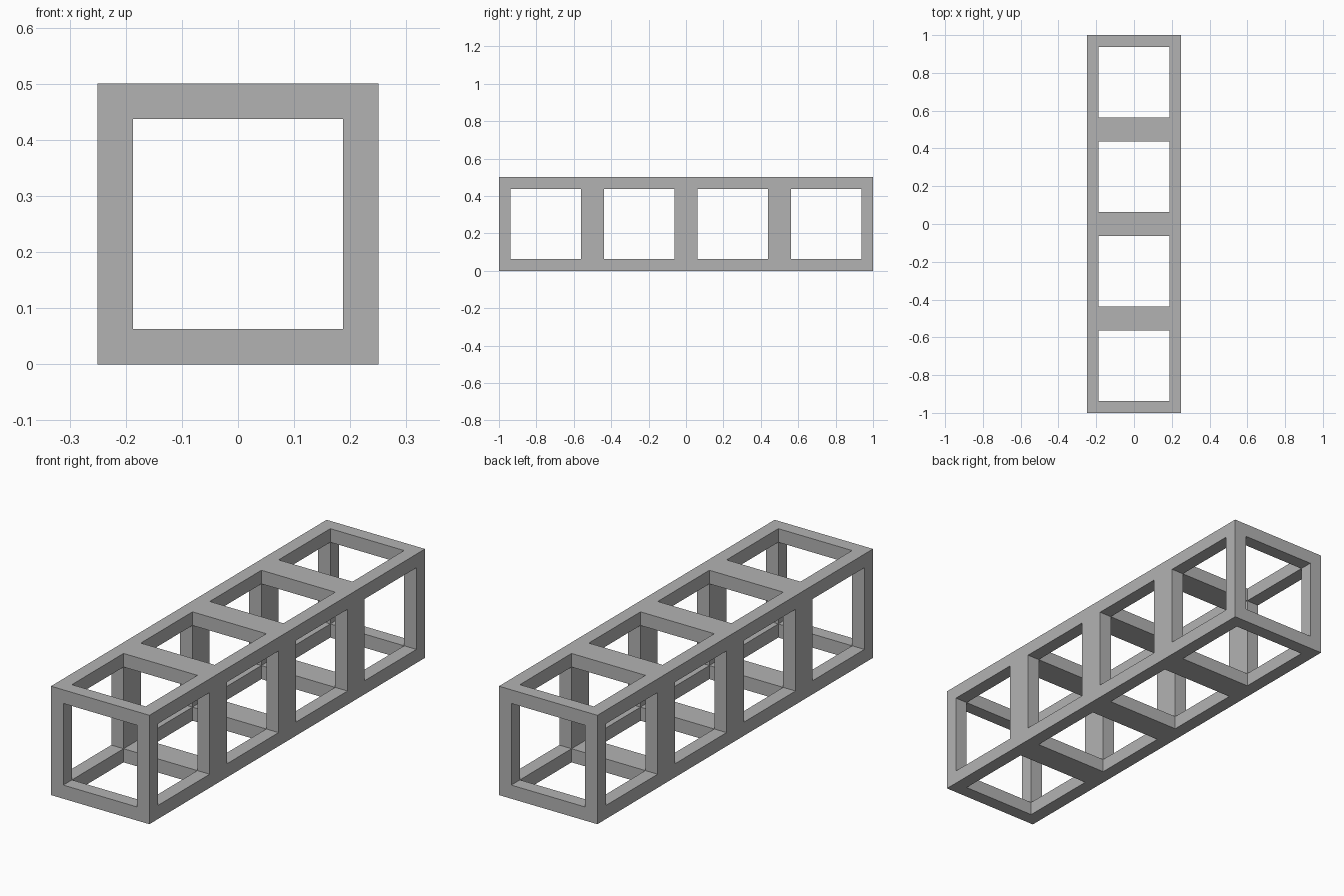
import bpy

cube = bpy.data.objects.get("Cube")
if cube:
    bpy.data.objects.remove(cube, do_unlink=True)

BAY = 0.5            # size of one cubic bay
BAYS = 4
BAR = BAY / 8        # bar thickness
HOLE = BAY - 2 * BAR
LENGTH = BAY * BAYS
MID = BAY / 2        # height of the centre line

# Material
grey = bpy.data.materials.new("light grey")
grey.use_nodes = True
colour = (0.45, 0.45, 0.45, 1)
grey.diffuse_color = colour
grey.node_tree.nodes["Principled BSDF"].inputs["Base Color"].default_value = colour


def box(name, y, size):
    bpy.ops.mesh.primitive_cube_add(size=1, location=(0, y, MID))
    obj = bpy.context.object
    obj.name = name
    obj.scale = size
    bpy.ops.object.transform_apply(location=True, rotation=False, scale=True)
    return obj


# Solid beam that the openings are cut from
frame = box("truss_frame", 0, (BAY, LENGTH, BAY))
frame.data.materials.append(grey)

# Lengthwise tunnel, then one sideways and one vertical opening per bay
cutters = [box("tunnel_cutter", 0, (HOLE, LENGTH + BAY, HOLE))]
for i in range(BAYS):
    y = (i + 0.5) * BAY - LENGTH / 2
    cutters.append(box("side_cutter", y, (BAY * 2, HOLE, HOLE)))
    cutters.append(box("vertical_cutter", y, (HOLE, HOLE, BAY * 2)))

bpy.context.view_layer.objects.active = frame
for cutter in cutters:
    cutter.hide_render = True
    mod = frame.modifiers.new("opening", "BOOLEAN")
    mod.operation = "DIFFERENCE"
    mod.solver = "EXACT"
    mod.object = cutter
    bpy.ops.object.modifier_apply(modifier=mod.name)
    bpy.data.objects.remove(cutter, do_unlink=True)
